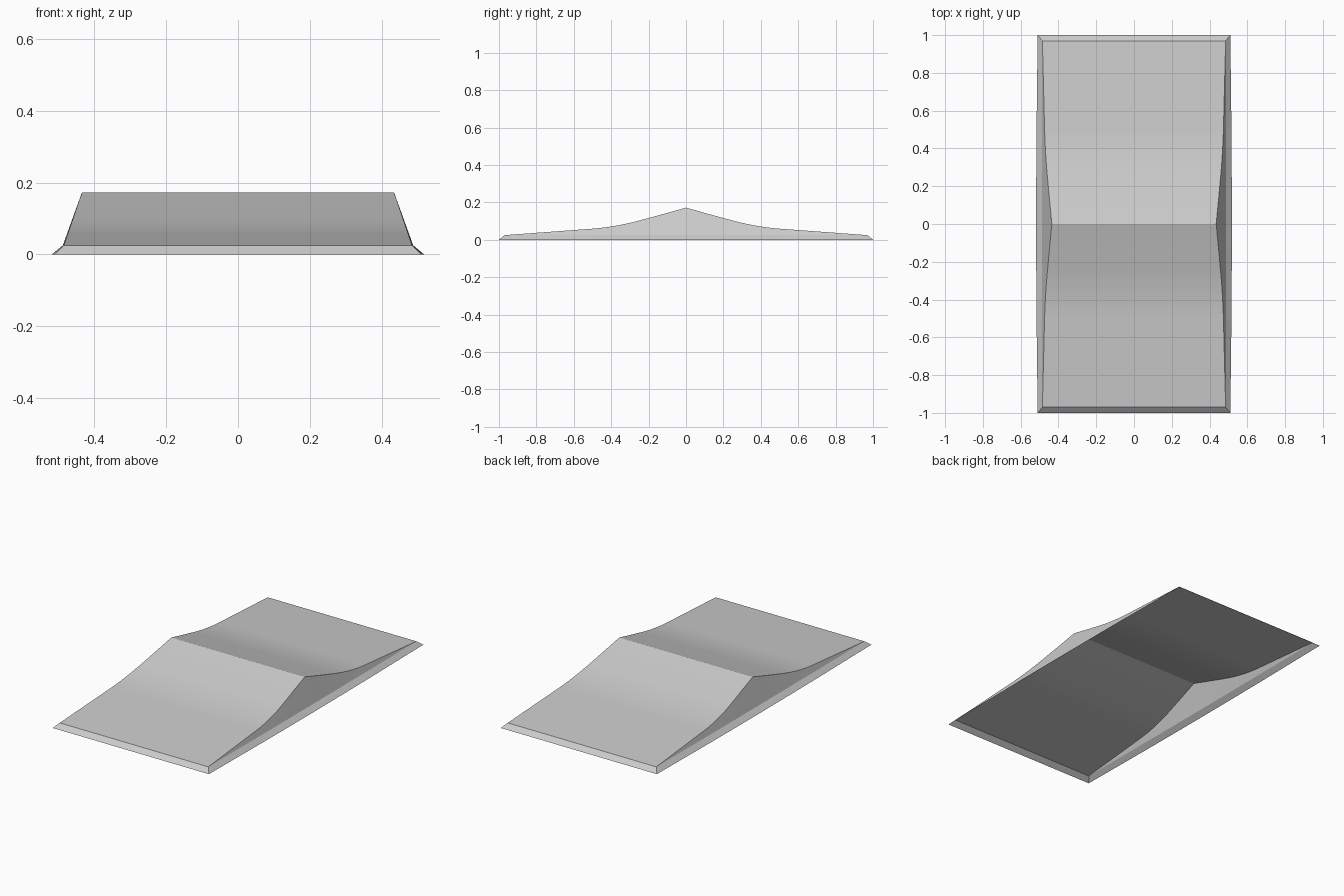
import bpy, bmesh

if "Cube" in bpy.data.objects:
    bpy.data.objects.remove(bpy.data.objects["Cube"])

# Half profile along y: straight toe, concave sweep, straight rise to the ridge
half = [(0.97, 0.025)]
p0, p1, p2 = (0.505, 0.059), (0.37, 0.069), (0.22, 0.111)
STEPS = 10
for i in range(STEPS + 1):
    t = i / STEPS
    a, b, c = (1 - t) ** 2, 2 * t * (1 - t), t * t
    half.append(tuple(a * u + b * v + c * w for u, v, w in zip(p0, p1, p2)))
half.append((0.11, 0.141))
profile = [(-y, z) for y, z in half] + [(0, 0.172)] + half[::-1]

bm = bmesh.new()
rows = []
for i, (y, z) in enumerate(profile):
    is_end = i in (0, len(profile) - 1)
    base_y = (1.0 if y > 0 else -1.0) if is_end else y
    bow = 1 - base_y ** 2
    base_x = 0.51 + 0.008 * bow                       # slightly bowed footprint
    rim_x = 0.485 + 0.003 * bow                       # top of the low chamfer
    top_x = 0.485 - 0.05 * (z - 0.025) / 0.147        # sides lean in with height
    right = [bm.verts.new((base_x, base_y, 0))]
    left = [bm.verts.new((-base_x, base_y, 0))]
    for side, s in ((right, 1), (left, -1)):
        rim = bm.verts.new((s * rim_x, y, 0.025))
        side += [rim, rim if is_end else bm.verts.new((s * top_x, y, z))]
    rows.append(left + right[::-1])


def skin(verts):
    unique = list(dict.fromkeys(verts))
    if len(unique) > 2:
        bm.faces.new(unique)


# Chamfers, leaning sides and top surface
for a, b in zip(rows, rows[1:]):
    for k in range(5):
        skin((a[k], a[k + 1], b[k + 1], b[k]))

# Bevelled lips at front and back
for r in (rows[0], rows[-1]):
    skin((r[0], r[5], r[4], r[1]))

bmesh.ops.recalc_face_normals(bm, faces=bm.faces)
bm.faces.ensure_lookup_table()
# Open-bottomed shell: make the top surface face upwards
top = max(bm.faces, key=lambda f: f.calc_area())
if top.normal.z < 0:
    bmesh.ops.reverse_faces(bm, faces=bm.faces)

mesh = bpy.data.meshes.new("ridge_cover")
bm.to_mesh(mesh)
bm.free()
cover = bpy.data.objects.new("ridge_cover", mesh)
bpy.context.collection.objects.link(cover)
